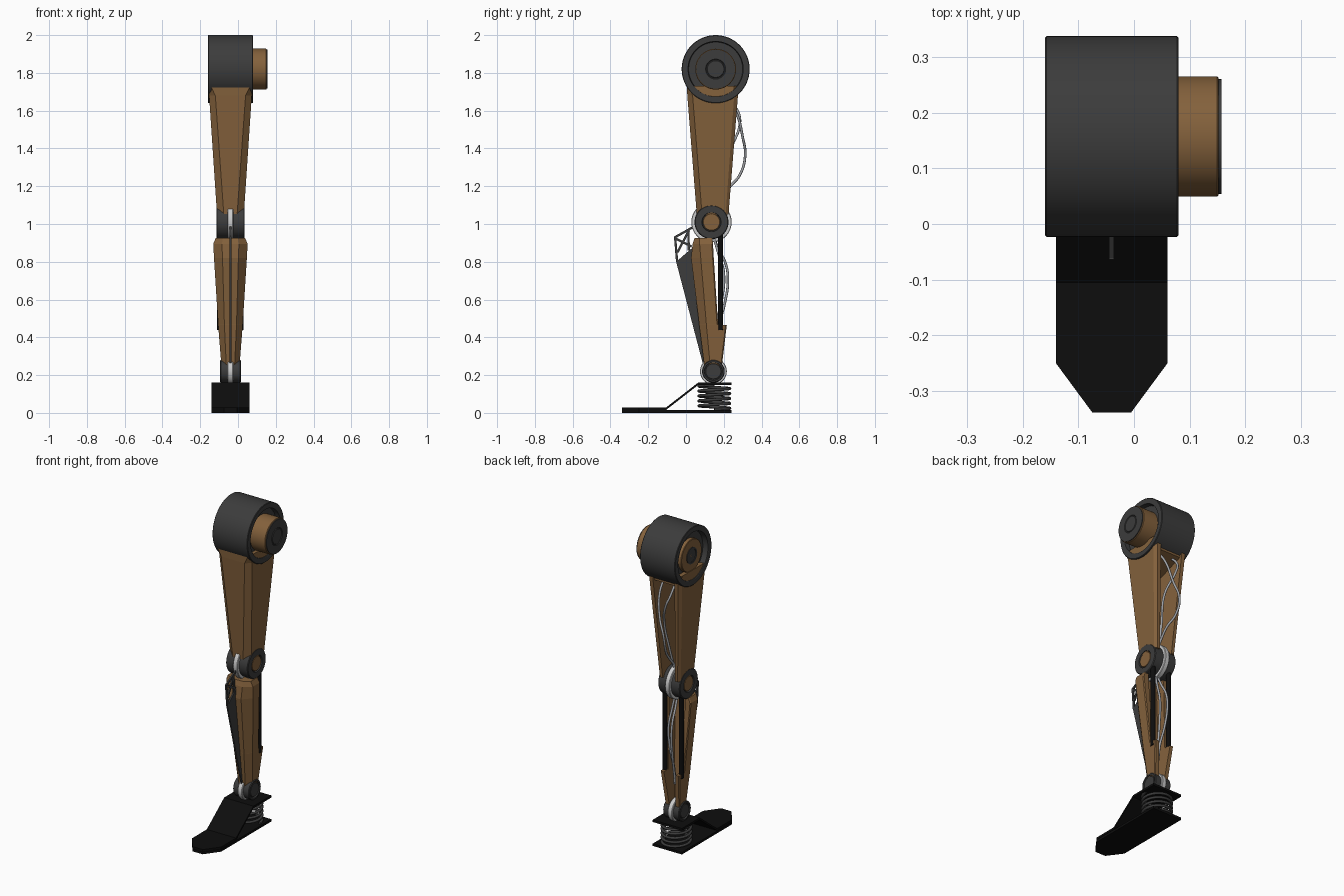
import bpy, bmesh, math
from mathutils import Vector

if "Cube" in bpy.data.objects:
    bpy.data.objects.remove(bpy.data.objects["Cube"])

CX = -0.04          # centre plane of the leg


def material(name, r, g, b):
    m = bpy.data.materials.new(name)
    m.diffuse_color = (r, g, b, 1)
    m.use_nodes = True
    m.node_tree.nodes["Principled BSDF"].inputs["Base Color"].default_value = m.diffuse_color
    return m


BROWN = material("brown", 0.23, 0.12, 0.045)
DARK = material("dark_grey", 0.045, 0.045, 0.045)
BLACK = material("black", 0.004, 0.004, 0.004)
STEEL = material("steel", 0.55, 0.55, 0.56)
GREY = material("cable_grey", 0.35, 0.36, 0.38)


def finish(name, bm, mat, smooth=False):
    bmesh.ops.remove_doubles(bm, verts=bm.verts, dist=1e-5)
    bmesh.ops.recalc_face_normals(bm, faces=bm.faces)
    me = bpy.data.meshes.new(name)
    bm.to_mesh(me)
    bm.free()
    ob = bpy.data.objects.new(name, me)
    bpy.context.collection.objects.link(ob)
    me.materials.append(mat)
    if smooth:
        bpy.context.view_layer.objects.active = ob
        bpy.ops.object.select_all(action='DESELECT')
        ob.select_set(True)
        bpy.ops.object.shade_smooth_by_angle(angle=math.radians(30))
    return ob


def lathe(name, profile, y, z, mat, n=48):
    """Spin (x, radius) points round an axis parallel to x."""
    bm = bmesh.new()
    vs = [bm.verts.new((px, y, z + r)) for px, r in profile]
    es = [bm.edges.new(p) for p in zip(vs, vs[1:])]
    bmesh.ops.spin(bm, geom=vs + es, cent=(0, y, z), axis=(1, 0, 0),
                   angle=math.tau, steps=n, use_merge=True)
    bmesh.ops.dissolve_degenerate(bm, dist=1e-6, edges=bm.edges)
    return finish(name, bm, mat, True)


def disc(name, x0, x1, r, y, z, mat):
    b = 0.003
    return lathe(name, [(x0, 0), (x0, r - b), (x0 + b, r), (x1 - b, r), (x1, r - b), (x1, 0)],
                 y, z, mat)


def loft(name, sections, mat):
    bm = bmesh.new()
    rings = [[bm.verts.new(p) for p in s] for s in sections]
    n = len(rings[0])
    for a, b in zip(rings, rings[1:]):
        for i in range(n):
            j = (i + 1) % n
            bm.faces.new((a[i], a[j], b[j], b[i]))
    bm.faces.new(rings[0])
    bm.faces.new(rings[-1])
    return finish(name, bm, mat)


def channel(z, hw, front_hw, yf, yc, yb, bevel, slot_hw, slot_y):
    """U-shaped limb section: chamfered front, slot open at the back."""
    half = [(front_hw, yf), (hw, yc), (hw, yb - bevel), (hw - bevel * .7, yb),
            (slot_hw, yb), (slot_hw, slot_y)]
    pts = half + [(-x, y) for x, y in reversed(half)]
    return [Vector((CX + x, y, z)) for x, y in pts]


def strip(name, points, t, mat):
    """Bent plate through (y, z of underside, half width)."""
    loft(name, [[(CX - w, y, z), (CX + w, y, z), (CX + w, y, z + t), (CX - w, y, z + t)]
                for y, z, w in points], mat)


def plate(name, yz, t, mat):
    loft(name, [[(CX + s * t / 2, y, z) for y, z in yz] for s in (-1, 1)], mat)


def tube(name, pts, r, mat, kind='BEZIER'):
    cu = bpy.data.curves.new(name, 'CURVE')
    cu.dimensions = '3D'
    cu.bevel_depth = r
    cu.bevel_resolution = 2
    cu.use_fill_caps = True
    sp = cu.splines.new(kind)
    if kind == 'BEZIER':
        sp.bezier_points.add(len(pts) - 1)
        for bp, p in zip(sp.bezier_points, pts):
            bp.co = p
            bp.handle_left_type = bp.handle_right_type = 'AUTO'
    else:
        sp.points.add(len(pts) - 1)
        for sp_p, p in zip(sp.points, pts):
            sp_p.co = (*p, 1)
    cu.materials.append(mat)
    ob = bpy.data.objects.new(name, cu)
    bpy.context.collection.objects.link(ob)
    bpy.ops.object.select_all(action='DESELECT')
    ob.select_set(True)
    bpy.context.view_layer.objects.active = ob
    bpy.ops.object.convert(target='MESH')


# hip drum with recessed ends
HY, HZ = 0.157, 1.82
lathe("hip_drum", [(-.125, 0), (-.125, .143), (-.158, .146), (-.16, .149), (-.16, .177),
                   (-.157, .18), (.077, .18), (.08, .177), (.08, .149), (.078, .146),
                   (.05, .143), (.05, 0)], HY, HZ, DARK, 64)
disc("hip_hub_outer", .04, .152, .108, HY, HZ, BROWN)
lathe("hip_hub_cap", [(.145, 0), (.145, .103), (.157, .103), (.157, .053), (.153, .05),
                      (.153, .047), (.157, .044), (.157, 0)], HY, HZ, DARK)
disc("hip_hub_inner", -.148, -.12, .1, HY, HZ, BROWN)
lathe("hip_inner_cap", [(-.14, .05), (-.152, .05), (-.152, .04), (-.148, .04), (-.148, 0)],
      HY, HZ, DARK)

# thigh shell
loft("thigh", [
    channel(1.73, .112, .104, .005, .02, .275, .02, .075, .06),
    channel(1.68, .113, .080, .007, .035, .275, .02, .075, .06),
    channel(1.05, .071, .035, .057, .085, .225, .015, .042, .095)], BROWN)
# closed top of the thigh channel
loft("thigh_top_web", [[(CX - .08, y, z), (CX + .08, y, z), (CX + .08, y, 1.73), (CX - .08, y, 1.73)]
                       for y, z in ((.05, 1.58), (.26, 1.66))], BROWN)


# hinge joints at the knee and ankle, mirrored about the leg plane
def hinge(name, y, z, r, half, r_disc, r_cap, cap_mat):
    disc(name + "_centre_disc", CX - .015, CX + .015, r_disc, y, z, STEEL)
    for side, s in (("right", 1), ("left", -1)):
        prof = [(.016, 0), (.016, r), (half - .004, r), (half, r - .004),
                (half, r_cap + .006), (half - .01, r_cap + .004), (half - .01, 0)]
        lathe(f"{name}_drum_{side}", [(CX + s * x, q) for x, q in prof], y, z, DARK)
        prof = [(half - .02, r_cap), (half - .004, r_cap), (half - .002, r_cap - .002),
                (half - .002, 0)]
        lathe(f"{name}_cap_{side}", [(CX + s * x, q) for x, q in prof], y, z, cap_mat)


hinge("knee", .135, 1.01, .09, .075, .107, .045, BROWN)
hinge("ankle", .145, .22, .06, .055, .071, .042, DARK)

# shin shell, stepping back near the ankle
loft("shin", [
    channel(.925, .078, .04, .045, .07, .14, .006, .05, .10),
    channel(.895, .091, .045, .035, .072, .143, .006, .055, .09),
    channel(.82, .087, .042, .027, .078, .147, .006, .053, .085),
    channel(.467, .065, .032, .07, .108, .17, .006, .04, .115),
    channel(.465, .065, .032, .07, .108, .216, .006, .04, .115),
    channel(.25, .048, .022, .097, .128, .19, .006, .02, .14)], BROWN)

# thin shin fin with open truss top
plate("shin_fin", [(-.052, .80), (.035, .875), (.11, .25), (.088, .265)], .009, DARK)


def bar(name, a, b, w=.006):
    a, b = Vector(a), Vector(b)
    d = (b - a).normalized()
    n = Vector((-d.y, d.x)) * w
    plate(name, [a + n, b + n, b - n, a - n], .009, DARK)


for i, (a, b) in enumerate([((-.058, .93), (.04, .985)), ((-.058, .935), (-.047, .80)),
                            ((-.058, .925), (.03, .88)), ((.012, .97), (.015, .86)),
                            ((-.045, .85), (.015, .965))]):
    bar(f"fin_truss_{i}", a, b)

# piston rods behind the shin
for side, s in (("left", -1), ("right", 1)):
    bm = bmesh.new()
    bmesh.ops.create_cone(bm, cap_ends=True, segments=16, radius1=.014, radius2=.014, depth=.52)
    bmesh.ops.translate(bm, verts=bm.verts, vec=(CX + s * .056, .183, .70))
    finish("piston_" + side, bm, BLACK, True)

# cables
tube("thigh_cable_a", [(-.08, .2, 1.68), (-.085, .272, 1.60), (-.06, .285, 1.53),
                       (-.02, .24, 1.40), (-.03, .2, 1.22), (-.04, .17, 1.10)], .007, GREY)
tube("thigh_cable_b", [(0, .2, 1.68), (-.005, .265, 1.59), (-.03, .30, 1.46), (-.065, .313, 1.36),
                       (-.06, .285, 1.26), (-.04, .235, 1.20), (-.04, .17, 1.12)], .007, GREY)
tube("shin_cable_a", [(-.045, .15, .92), (-.05, .175, .86), (-.055, .21, .79), (-.055, .222, .70),
                      (-.05, .205, .58), (-.04, .175, .47), (-.04, .16, .38)], .007, GREY)
tube("shin_cable_b", [(-.03, .15, .92), (-.025, .17, .85), (-.02, .2, .74), (-.025, .19, .6),
                      (-.035, .165, .47), (-.035, .16, .38)], .007, GREY)

# foot: sole, bent upper plate and heel spring
strip("sole", [(-.338, 0, .035), (-.25, 0, .1), (.24, 0, .1)], .014, BLACK)
strip("foot_upper", [(-.338, .016, .035), (-.25, .016, .1), (-.105, .016, .1),
                     (.065, .148, .1), (.24, .148, .1)], .013, BLACK)
turns, steps = 5, 24
tube("heel_spring", [(CX + .082 * math.cos(i * math.tau / steps),
                      .15 + .082 * math.sin(i * math.tau / steps),
                      .018 + .13 * i / (turns * steps)) for i in range(turns * steps + 1)],
     .008, DARK, 'POLY')
